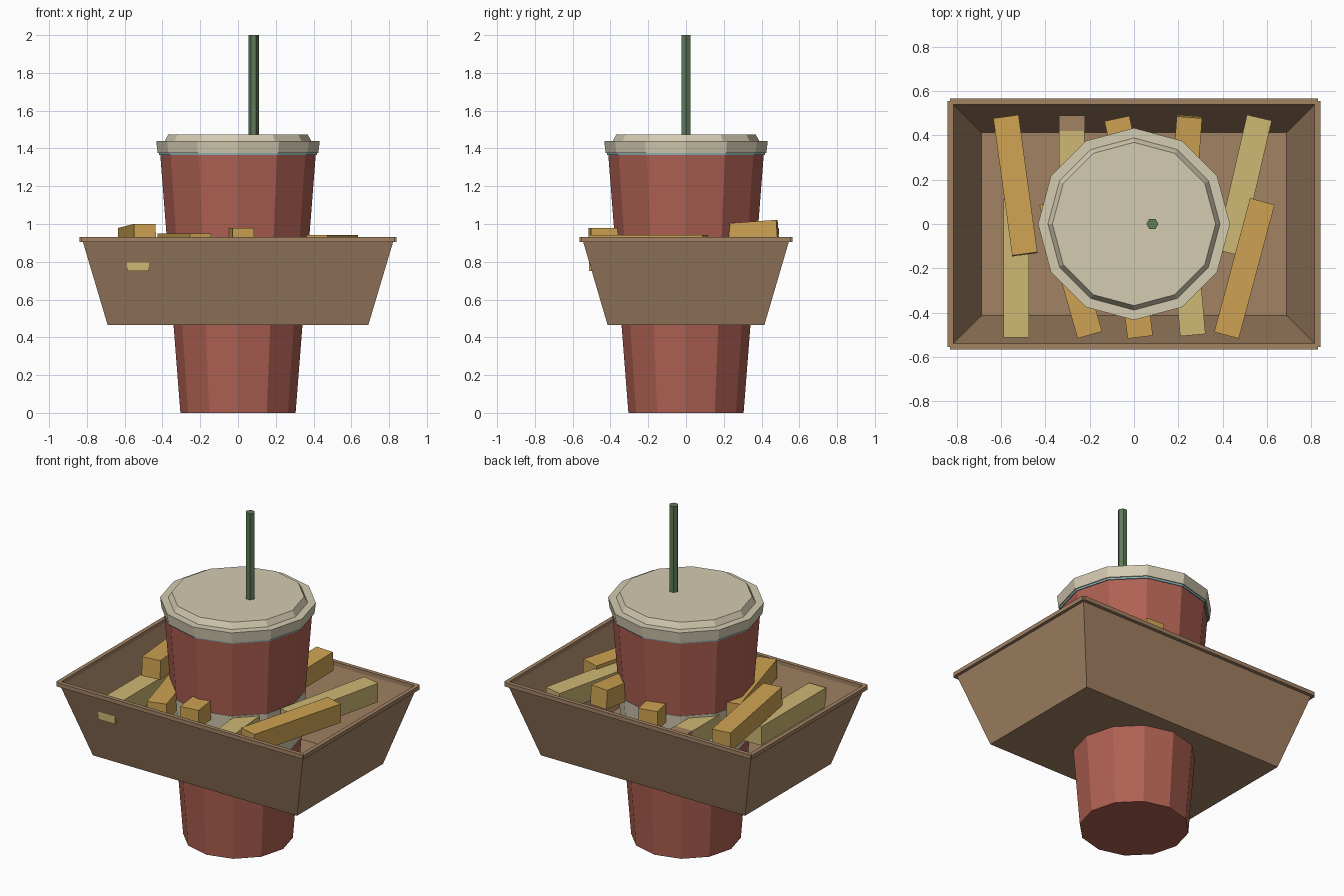
import bpy, bmesh
from math import radians, sin, cos, pi
from mathutils import Matrix, Vector

cube = bpy.data.objects.get("Cube")
if cube:
    bpy.data.objects.remove(cube, do_unlink=True)


def material(name, rgb):
    linear = [((c / 255 + 0.055) / 1.055) ** 2.4 for c in rgb] + [1]
    m = bpy.data.materials.new(name)
    m.use_nodes = True
    m.diffuse_color = linear
    m.node_tree.nodes["Principled BSDF"].inputs["Base Color"].default_value = linear
    return m


red = material("cup red", (176, 97, 83))
cream = material("lid cream", (212, 203, 177))
teal = material("pale teal", (150, 190, 192))
green = material("straw green", (96, 122, 90))
brown = material("tray brown", (162, 130, 100))
gold = material("golden potato", (205, 162, 82))
pale = material("pale potato", (206, 184, 116))


def add_object(name, bm, *mats):
    bmesh.ops.recalc_face_normals(bm, faces=bm.faces)
    mesh = bpy.data.meshes.new(name)
    bm.to_mesh(mesh)
    bm.free()
    for m in mats:
        mesh.materials.append(m)
    obj = bpy.data.objects.new(name, mesh)
    bpy.context.collection.objects.link(obj)
    return obj


def lathe(name, profile, sides, mat, x=0):
    """Faceted solid from (radius, height) pairs."""
    bm = bmesh.new()
    rings = [[bm.verts.new((x + r * cos(2 * pi * i / sides), r * sin(2 * pi * i / sides), z))
              for i in range(sides)] for r, z in profile]
    for low, high in zip(rings, rings[1:]):
        for i in range(sides):
            j = (i + 1) % sides
            bm.faces.new((low[i], low[j], high[j], high[i]))
    bm.faces.new(rings[0])
    bm.faces.new(rings[-1])
    return add_object(name, bm, mat)


def box(name, size, location, mat):
    bm = bmesh.new()
    bmesh.ops.create_cube(bm, size=1)
    bmesh.ops.scale(bm, vec=size, verts=bm.verts)
    bmesh.ops.translate(bm, vec=location, verts=bm.verts)
    return add_object(name, bm, mat)


# Drink: cup, sleeve band, lid and straw
lathe("cup", [(0.305, 0), (0.412, 1.372)], 12, red)
lathe("cup_band", [(0.357, 0.62), (0.379, 0.905)], 12, cream)
lathe("lid_seal", [(0.417, 1.365), (0.42, 1.38)], 12, teal)
lathe("lid", [(0.425, 1.375), (0.433, 1.44), (0.388, 1.44), (0.368, 1.475)], 12, cream)
lathe("straw", [(0.027, 1.4), (0.027, 2.0)], 6, green, x=0.083)

# Tray: open tapered sheet, slightly thickened
bm = bmesh.new()
corners = [(-1, -1), (1, -1), (1, 1), (-1, 1)]
bottom = [bm.verts.new((0.69 * a, 0.415 * b, 0.465)) for a, b in corners]
top = [bm.verts.new((0.825 * a, 0.548 * b, 0.918)) for a, b in corners]
bm.faces.new(bottom)
for i in range(4):
    j = (i + 1) % 4
    bm.faces.new((bottom[i], bottom[j], top[j], top[i]))
tray = add_object("tray", bm, brown)
shell = tray.modifiers.new("thickness", "SOLIDIFY")
shell.thickness = 0.006

# Tray rim bars
for side, label in ((-1, "a"), (1, "b")):
    box("rim_long_" + label, (1.66, 0.025, 0.024), (0, side * 0.5525, 0.918), brown)
    box("rim_short_" + label, (0.025, 1.11, 0.024), (side * 0.8275, 0, 0.918), brown)

# Potato sticks: name, x, y, top height, yaw, pitch, colour
sticks = [
    ("left_back", -0.535, 0.175, 0.99, 7.8, -2, gold),
    ("left_front", -0.53, -0.2, 0.865, 0, 0, pale),
    ("front_left", -0.285, -0.2, 0.95, 16, 0, gold),
    ("back_left", -0.28, 0.17, 0.89, 0, 0, pale),
    ("front_centre", -0.01, -0.2, 0.98, 7, 0, gold),
    ("back_centre", -0.012, 0.17, 0.97, 12, 0, gold),
    ("front_right", 0.238, -0.19, 0.895, 5, 0, pale),
    ("back_right", 0.228, 0.17, 1.0, -4, 4, gold),
    ("right_back", 0.495, 0.175, 0.92, -13, 0, pale),
    ("right_front", 0.498, -0.2, 0.942, -15, 0, gold),
]
for label, x, y, z, yaw, pitch, mat in sticks:
    stick = box("potato_stick_" + label, (0.115, 0.625, 0.115), (0, 0, -0.0575), mat)
    stick.matrix_world = (Matrix.Translation(Vector((x, y, z)))
                          @ Matrix.Rotation(radians(yaw), 4, "Z")
                          @ Matrix.Rotation(radians(pitch), 4, "X"))

# Browned tip on one stick
box("browned_tip", (0.117, 0.07, 0.117), (-0.28, 0.455, 0.8325), brown)
